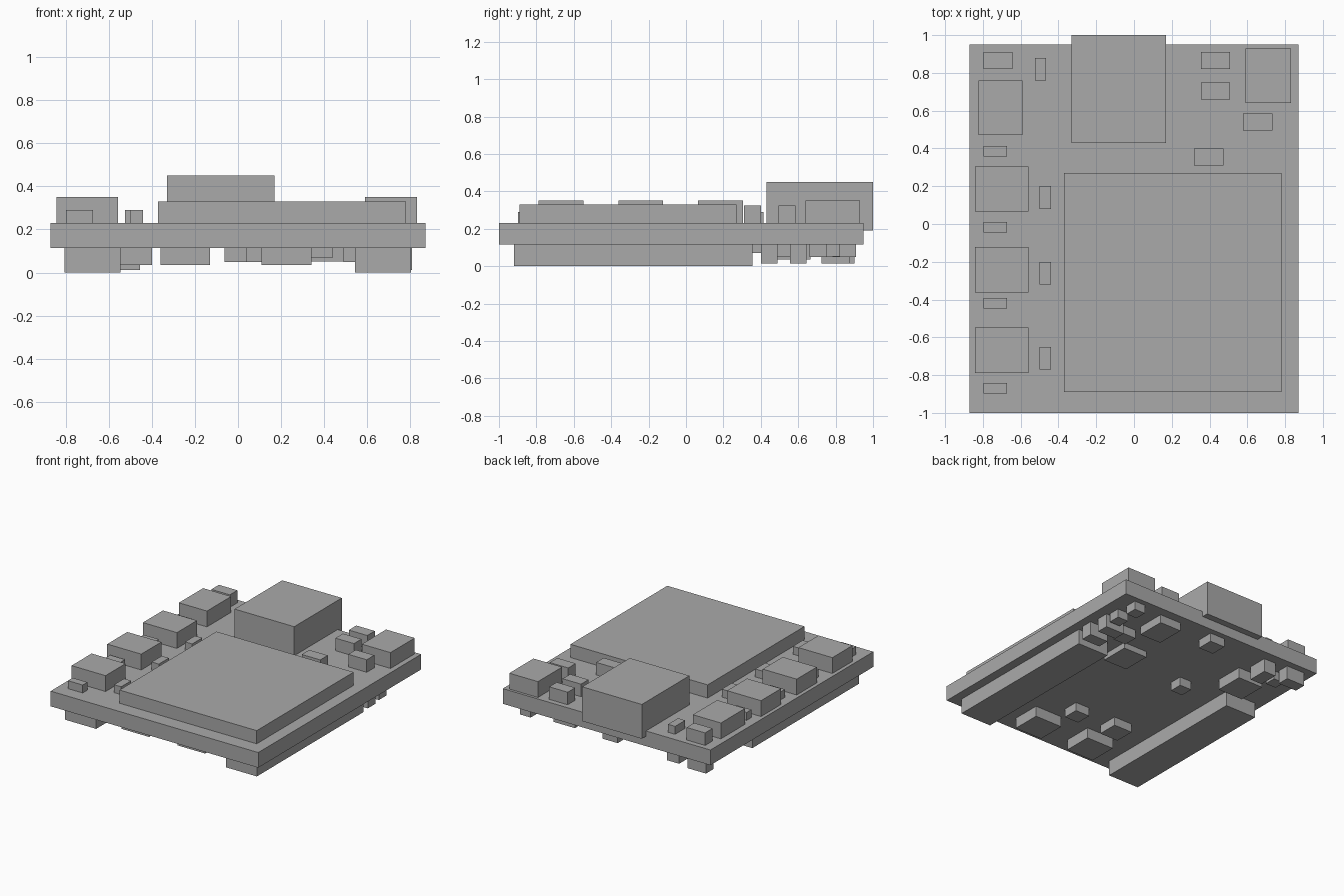
import bpy

cube = bpy.data.objects.get("Cube")
if cube:
    bpy.data.objects.remove(cube, do_unlink=True)

grey = bpy.data.materials.new("plain grey")
grey.use_nodes = True
colour = (0.4, 0.4, 0.4, 1)
grey.diffuse_color = colour
grey.node_tree.nodes["Principled BSDF"].inputs["Base Color"].default_value = colour

BOARD_BOTTOM, BOARD_TOP = 0.115, 0.23


def block(name, x0, x1, y0, y1, z0, z1):
    """Flat-sided box between two corners."""
    bpy.ops.mesh.primitive_cube_add(
        size=1, location=((x0 + x1) / 2, (y0 + y1) / 2, (z0 + z1) / 2))
    ob = bpy.context.object
    ob.name = name
    ob.scale = (x1 - x0, y1 - y0, z1 - z0)
    bpy.ops.object.transform_apply(location=False, rotation=False, scale=True)
    ob.data.materials.append(grey)
    return ob


def on_top(name, x, y, width, depth, top):
    """Component standing on the board, centred on x, y."""
    block(name, x - width / 2, x + width / 2, y - depth / 2, y + depth / 2,
          BOARD_TOP, top)


def underneath(name, x, y, width, depth, bottom):
    """Component hanging below the board, centred on x, y."""
    block(name, x - width / 2, x + width / 2, y - depth / 2, y + depth / 2,
          bottom, BOARD_BOTTOM)


# Board, large module and overhanging connector
block("circuit_board", -0.87, 0.87, -1.0, 0.95, BOARD_BOTTOM, BOARD_TOP)
block("main_module", -0.37, 0.78, -0.89, 0.27, BOARD_TOP, 0.33)
block("back_connector", -0.33, 0.17, 0.43, 1.0, 0.19, 0.45)

# Column of power chips with a small part beside each
for i in range(3):
    y = 0.185 - i * 0.427
    on_top(f"power_chip_{i}", -0.70, y, 0.285, 0.24, 0.35)
for i, y in enumerate((0.14, -0.26, -0.71)):
    on_top(f"side_resistor_{i}", -0.47, y, 0.06, 0.12, 0.29)
for i, y in enumerate((0.385, -0.017, -0.42, -0.87)):
    on_top(f"column_resistor_{i}", -0.735, y, 0.125, 0.057, 0.29)
on_top("corner_resistor", -0.495, 0.82, 0.06, 0.12, 0.29)

# Larger chips in the back corners
on_top("right_corner_chip", -0.707, 0.615, 0.235, 0.29, 0.35)
on_top("left_corner_chip", 0.71, 0.785, 0.24, 0.29, 0.35)

# Capacitors on top
for i, (x, y) in enumerate(((-0.72, 0.865), (0.432, 0.865), (0.432, 0.705),
                            (0.655, 0.54), (0.395, 0.355))):
    on_top(f"top_capacitor_{i}", x, y, 0.155, 0.09, 0.325)

# Long pin sockets below, one on each side
for side, x in (("left", 0.672), ("right", -0.675)):
    underneath(f"{side}_socket_strip", x, -0.282, 0.26, 1.275, 0)

# Chips below
for side, x in (("left", 0.225), ("right", -0.245)):
    underneath(f"{side}_front_under_chip", x, -0.77, 0.23, 0.22, 0.035)
underneath("right_back_under_chip", -0.505, 0.555, 0.21, 0.22, 0.035)
underneath("left_back_under_chip", 0.405, 0.77, 0.18, 0.22, 0.052)
underneath("middle_under_chip", 0.34, 0.31, 0.2, 0.22, 0.07)

# Small square parts below
for i, (x, y, size) in enumerate(((0.1, -0.5, 0.12), (-0.255, -0.5, 0.155),
                                  (-0.22, 0.25, 0.1), (0.0, 0.845, 0.125),
                                  (0.71, 0.865, 0.09), (0.73, 0.705, 0.09),
                                  (0.545, 0.545, 0.11), (-0.66, 0.745, 0.09))):
    underneath(f"under_resistor_{i}", x, y, size, size, 0.05)

# Taller capacitors below
for i, (x, y, w, d) in enumerate(((0.715, 0.6, 0.155, 0.09),
                                  (0.73, 0.445, 0.155, 0.09),
                                  (-0.72, 0.855, 0.155, 0.09),
                                  (-0.505, 0.8, 0.1, 0.15))):
    underneath(f"under_capacitor_{i}", x, y, w, d, 0.013)
